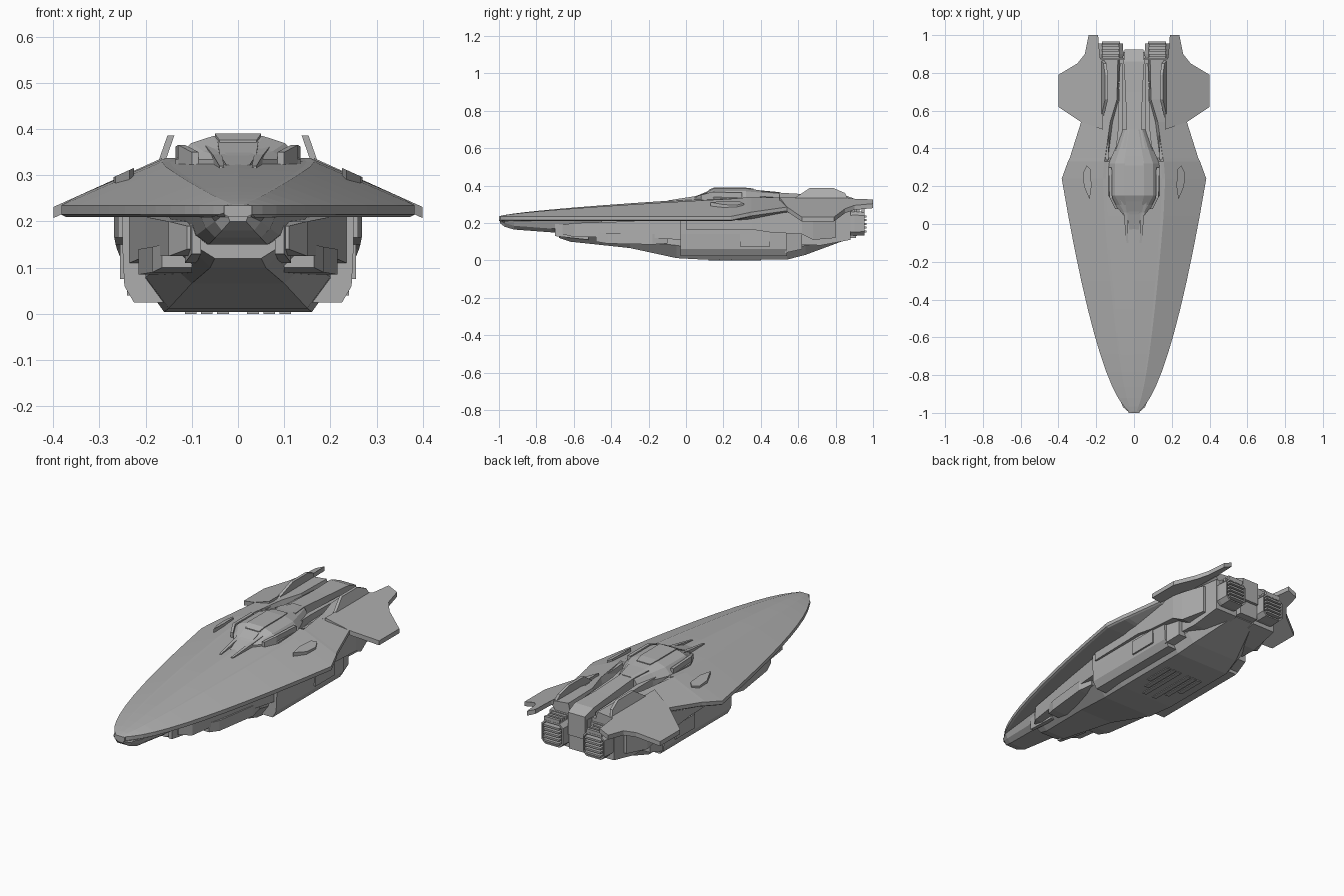
import bpy
import bmesh
from math import cos, sin, pi

old = bpy.data.objects.get("Cube")
if old:
    bpy.data.objects.remove(old, do_unlink=True)

GREY = (.42, .42, .42, 1)
RIM = .235        # top of the shell's sharp edge
BELLY = .21       # underside of the shell
SHOULDER = .165   # half width of the raised rear deck frame
CREST = .337      # height of that frame
DECK = .3         # sunken rear deck

hull_grey = bpy.data.materials.new("hull_grey")
hull_grey.use_nodes = True
hull_grey.diffuse_color = GREY
hull_grey.node_tree.nodes["Principled BSDF"].inputs["Base Color"].default_value = GREY


def skin(name, rings, mirror=False):
    """Bridge a series of equal-length rings and cap both ends."""
    bm = bmesh.new()
    loops = [[bm.verts.new(point) for point in ring] for ring in rings]
    count = len(loops[0])
    for near, far in zip(loops, loops[1:]):
        for i in range(count):
            j = (i + 1) % count
            bm.faces.new((near[i], near[j], far[j], far[i]))
    bm.faces.new(loops[0])
    bm.faces.new(loops[-1])
    bmesh.ops.recalc_face_normals(bm, faces=bm.faces)
    mesh = bpy.data.meshes.new(name)
    bm.to_mesh(mesh)
    bm.free()
    mesh.materials.append(hull_grey)
    obj = bpy.data.objects.new(name, mesh)
    bpy.context.collection.objects.link(obj)
    if mirror:
        obj.modifiers.new("Mirror", "MIRROR")


def hull(name, profile, stations):
    """Symmetric loft: the profile rule gives half a section, keel to crown."""
    rings = []
    for station in stations:
        half = profile(*station)
        whole = half + [(-x, z) for x, z in reversed(half) if x > 0]
        rings.append([(x, station[0], z) for x, z in whole])
    skin(name, rings)


def bar(name, *stations):
    """Mirrored four-sided beam through stations of y, inner, outer, low, high."""
    skin(name, [[(inner, y, low), (outer, y, low), (outer, y, high), (inner, y, high)]
                for y, inner, outer, low, high in stations], True)


def box(name, front, back, *section):
    bar(name, (front, *section), (back, *section))


def slope(x):
    """Height of the sloping shell and wings outside the shoulder."""
    return CREST - (x - SHOULDER) * .45


def plate(name, outline, lift, thick):
    """Mirrored outline laid on the slope and extruded down."""
    skin(name, [[(x, y, slope(x) + lift - drop) for x, y in outline]
                for drop in (thick, 0)], True)


# Upper shell: pointed front, then a sunken deck between raised shoulders
def shell_section(y, width, rim, shoulder, crown):
    knee = min(SHOULDER, width * .45)
    inner = min(shoulder, crown)
    return [(0, BELLY), (width * .6, BELLY), (width - .01, rim - .025),
            (width, rim - .02), (width, rim), (knee, shoulder), (knee * .9, inner), (0, crown)]


shell = []
for k in range(13):
    s = 1.24 * (k / 12) ** 2
    crown = RIM + .09 * s ** .7
    shell.append((s - 1, max(.03, .34 * s ** .55), RIM, RIM + (crown - RIM) * .9, crown))
for y, width, crown in ((.33, .35, CREST), (.35, .34, DECK), (.54, .28, DECK),
                        (.66, .2, DECK), (.87, .19, DECK)):
    shell.append((y, width, slope(width), CREST, crown))
hull("upper_shell", shell_section, shell)

# Swept rear wings and upright fins
plate("rear_wing", [(SHOULDER, .5), (.28, .54), (.4, .62), (.4, .79), (.3, .85), (.26, .9),
                    (.24, 1), (.19, 1), (.18, .88), (SHOULDER, .86)], lift=0, thick=.024)
fin = [(.56, .32), (.66, .386), (.79, .386), (.85, .36), (.87, .32)]
skin("rear_fin", [[(SHOULDER + side - (z - CREST) * .35, y, z) for y, z in fin]
                  for side in (-.01, .005)], True)


# Cockpit hump, canopy and prongs
def hump_section(y, width, top):
    eave = .334
    return [(0, DECK), (width, DECK), (width, eave),
            (width * .75, eave + (top - eave) * .7), (width * .4, top), (0, top)]


hull("cockpit_hump", hump_section, [(.04, .05, .34), (.1, .1, .36), (.15, .135, .385),
                                    (.32, .135, .385), (.4, .1, .374), (.5, .06, .365)])
bar("hump_roof_panel", (.12, 0, .04, DECK, .376), (.15, 0, .05, DECK, .39),
    (.31, 0, .05, DECK, .39), (.36, 0, .04, DECK, .384))
bar("canopy", (-.03, 0, .025, DECK, .322), (.06, 0, .04, DECK, .346), (.14, 0, .045, DECK, .38))
bar("canopy_prong", (-.1, .03, .04, DECK, .32), (.06, .035, .055, DECK, .345),
    (.14, .045, .075, DECK, .37))
bar("hump_side_rail", (.08, .085, .1, DECK, .35), (.14, .115, .13, DECK, .366),
    (.3, .118, .135, DECK, .362))

# Rear deck: spine, rails and round vents
bar("rear_spine", (.4, 0, .06, .28, .372), (.5, 0, .04, .28, .362), (.7, 0, .045, .28, .35),
    (.86, 0, .055, .2, .345), (.925, 0, .05, .2, .32))
bar("deck_rail", (.36, .08, .1, .28, .345), (.5, .06, .085, .28, .335), (.85, .06, .075, .28, .32))
bar("deck_edge_rail", (.34, .135, .152, .28, .335), (.86, .125, .15, .27, .315))
for x, y in ((.105, .79), (.09, .735)):
    rings = []
    for radius, z in ((.022, .28), (.022, .318), (.015, .322), (.012, .31)):
        angles = [k * pi / 6 for k in range(12)]
        rings.append([(x + radius * cos(a), y + radius * sin(a), z) for a in angles])
    skin("round_vent", rings, True)

# Raised lozenge on each shoulder
plate("shoulder_panel", [(.235, .13), (.265, .2), (.27, .27), (.25, .31), (.23, .29), (.225, .2)],
      lift=.006, thick=.02)


# Chin under the nose
def chin_section(y, low, width):
    return [(0, low), (width * .7, low), (width, low + .02), (width * 1.15, BELLY), (0, BELLY)]


hull("nose_chin", chin_section, [(-.995, .2, .025), (-.97, .18, .05), (-.92, .165, .07),
                                 (-.72, .15, .09), (-.6, .15, .1), (-.45, .16, .13)])


# Lower hull with its flat belly and panels
def keel_section(y, low, floor, chine, width):
    return [(0, low), (floor, low), (width, chine), (width, BELLY), (0, BELLY)]


hull("lower_hull", keel_section, [(-.68, .12, .05, .145, .09), (-.62, .1, .06, .14, .1),
                                  (-.3, .066, .1, .11, .15), (-.05, .012, .15, .08, .2),
                                  (.1, .004, .16, .06, .2), (.54, .004, .16, .06, .2),
                                  (.64, .03, .14, .08, .18), (.87, .115, .06, .15, .09)])
for k in range(3):
    inner = .02 + .035 * k
    box("belly_panel", .12 + .06 * k, .4, inner, inner + .025, 0, .01)

# Cheeks and struts along the forward flanks
bar("forward_cheek", (-.66, .06, .11, .14, .19), (-.6, .06, .15, .125, .2),
    (-.25, .1, .2, .125, BELLY), (-.03, .1, .235, .11, BELLY))
bar("cheek_blister", (-.48, .1, .165, .1, .15), (-.42, .1, .185, .09, .145),
    (-.18, .1, .215, .085, .14), (-.1, .1, .2, .09, .14))
bar("chin_strut", (-.7, .08, .1, .13, BELLY), (-.52, .09, .115, .11, BELLY))

# Cargo pods on the flanks
pod = [(.14, .024), (.225, .024), (.246, .06), (.25, .14), (.25, BELLY), (.14, BELLY)]
skin("side_pod", [[(x, y, z) for x, z in pod] for y in (-.03, .54)], True)
box("pod_door", .29, .45, .2, .256, .075, .15)
bar("pod_tail", (.53, .13, .24, .04, .16), (.62, .13, .22, .06, .15))
bar("upper_flank", (0, .15, .26, .165, BELLY), (.35, .15, .268, .165, RIM),
    (.45, .15, .265, .15, .27), (.62, .15, .262, .14, .27), (.68, .15, .25, .11, .27),
    (.8, .15, .21, .12, .27))

# Twin engines with ribbed exhausts
bar("engine_nacelle", (.5, .06, .2, .09, .28), (.72, .055, .2, .08, .29), (.88, .055, .19, .11, .28))


def exhaust_ring(y, scale):
    """Square with cut corners around the engine axis."""
    long, short = .066 * scale, .045 * scale
    corners = [(long, short), (short, long), (-short, long), (-long, short)]
    corners += [(-u, -v) for u, v in corners]
    return [(.122 + u, y, .197 + v) for u, v in corners]


skin("engine_exhaust", [exhaust_ring(y, scale) for y, scale in
                        ((.86, .95), (.9, 1), (.955, .96), (.955, .85), (.935, .8))], True)
for k in range(5):
    low = .15 + .02 * k
    box("exhaust_rib", .92, .965, .075, .17, low, low + .01)
for k in range(3):
    front = .885 + .027 * k
    box("engine_top_rib", front, front + .015, .08, .17, .25, .278)
box("tail_block", .8, .91, 0, .055, .12, DECK)
